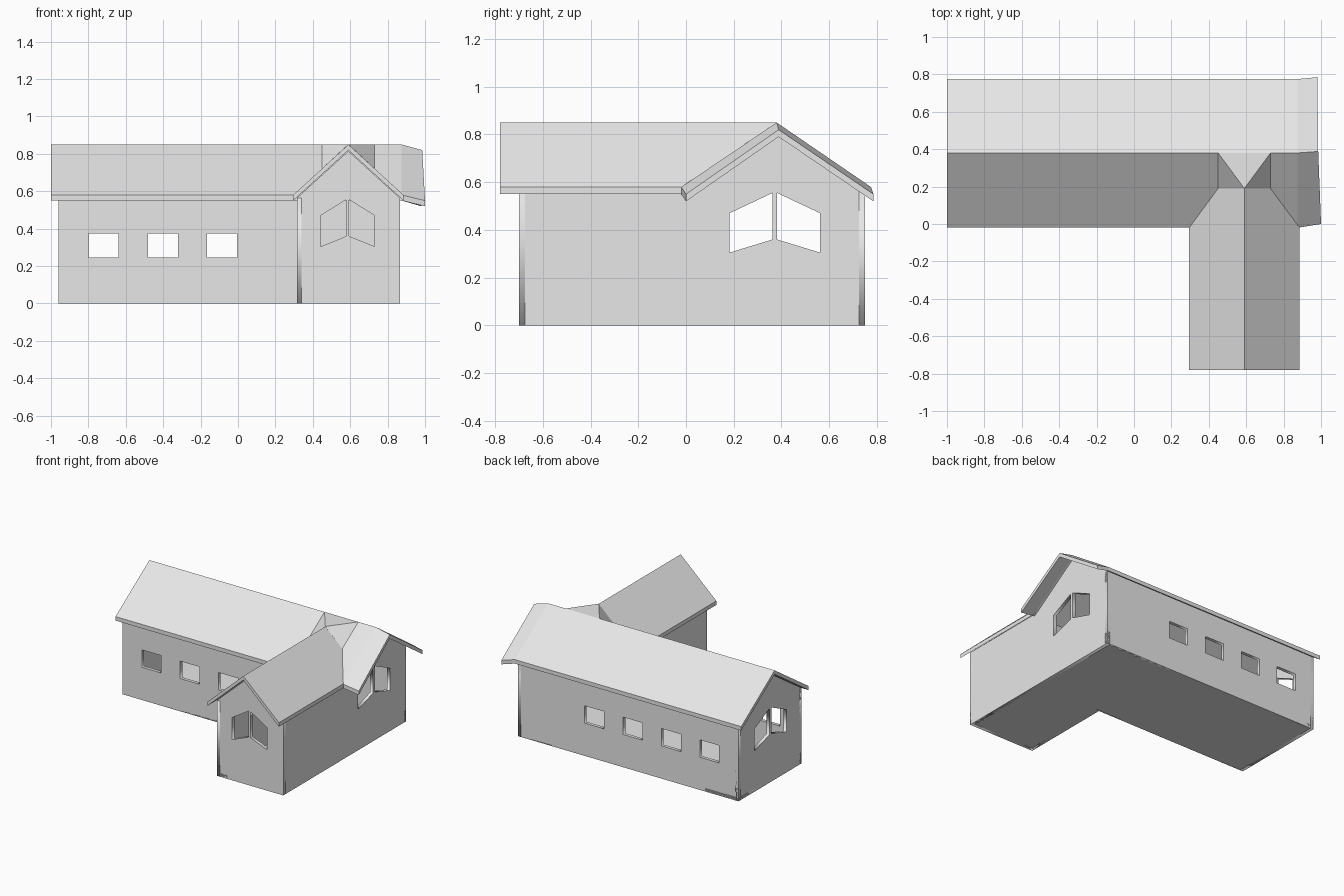
import bpy, bmesh
from mathutils import Matrix

cube = bpy.data.objects.get("Cube")
if cube:
    bpy.data.objects.remove(cube, do_unlink=True)

grey = bpy.data.materials.new("plain grey")
grey.use_nodes = True
grey.diffuse_color = (0.8, 0.8, 0.8, 1)
grey.node_tree.nodes["Principled BSDF"].inputs["Base Color"].default_value = (0.8, 0.8, 0.8, 1)

T = 0.025                                   # wall thickness
LEFT, RIGHT, FRONT, BACK = -0.96, 0.865, -0.70, 0.75
INNER_X, INNER_Y = 0.315, 0.005             # inside corner of the L
EAVE, APEX = 0.565, 0.815                   # wall heights
RIDGE_X, RIDGE_Y = 0.59, 0.38               # ridge lines

AXES = {"xz": ((1, 0, 0), (0, 0, 1), (0, -1, 0)),
        "yz": ((0, 1, 0), (0, 0, 1), (1, 0, 0)),
        "xy": ((1, 0, 0), (0, 1, 0), (0, 0, 1))}


def add_object(name, bm):
    bmesh.ops.remove_doubles(bm, verts=bm.verts, dist=0.0002)
    bmesh.ops.recalc_face_normals(bm, faces=bm.faces)
    mesh = bpy.data.meshes.new(name)
    bm.to_mesh(mesh)
    bm.free()
    mesh.materials.clear()
    mesh.materials.append(grey)
    obj = bpy.data.objects.new(name, mesh)
    bpy.context.collection.objects.link(obj)
    return obj


def panel(name, plane, centre, outline, holes=()):
    """Flat slab with window holes, made from a filled 2D curve."""
    curve = bpy.data.curves.new(name + "_outline", "CURVE")
    curve.dimensions, curve.fill_mode, curve.extrude = "2D", "BOTH", T / 2
    for loop in (outline, *holes):
        spline = curve.splines.new("POLY")
        spline.points.add(len(loop) - 1)
        for point, (u, v) in zip(spline.points, loop):
            point.co = (u, v, 0, 1)
        spline.use_cyclic_u = True
    helper = bpy.data.objects.new(name + "_outline", curve)
    bpy.context.collection.objects.link(helper)
    graph = bpy.context.evaluated_depsgraph_get()
    mesh = bpy.data.meshes.new_from_object(helper.evaluated_get(graph))
    bpy.data.objects.remove(helper, do_unlink=True)
    frame = Matrix(AXES[plane]).transposed().to_4x4()
    frame.translation = frame.col[2].xyz * centre
    mesh.transform(frame)
    bm = bmesh.new()
    bm.from_mesh(mesh)
    bpy.data.meshes.remove(mesh)
    add_object(name, bm)


def box(u0, u1, v0, v1):
    return [(u0, v0), (u1, v0), (u1, v1), (u0, v1)]


def gable(a, b, ridge):
    return [(a, 0), (b, 0), (b, EAVE), (ridge, APEX), (a, EAVE)]


def gable_windows(ridge):
    """Pair of slanted panes either side of a thin post."""
    return [[(ridge + s * 0.01 - 0.005, 0.36), (ridge + s * 0.19 - 0.005, 0.305),
             (ridge + s * 0.19 - 0.005, 0.47), (ridge + s * 0.01 - 0.005, 0.555)]
            for s in (-1, 1)]


# Walls and floor
long_windows = [box(x - 0.08, x + 0.08, 0.245, 0.375) for x in (-0.72, -0.402, -0.085, 0.235)]
panel("back_wall", "xz", -(BACK - T / 2), box(LEFT, RIGHT, 0, EAVE), long_windows)
panel("front_wall", "xz", -(INNER_Y + T / 2), box(LEFT, INNER_X + T, 0, EAVE), long_windows[:3])
panel("wing_inner_wall", "yz", INNER_X + T / 2, box(FRONT, INNER_Y + T, 0, EAVE))
panel("wing_gable_wall", "xz", -(FRONT + T / 2), gable(INNER_X, RIGHT, RIDGE_X),
      [[(RIDGE_X + (x - RIDGE_X) * 0.76, z) for x, z in w] for w in gable_windows(RIDGE_X)])
panel("end_gable_wall", "yz", LEFT + T / 2, gable(INNER_Y, BACK, RIDGE_Y), gable_windows(RIDGE_Y - 0.003))
panel("side_wall", "yz", RIGHT - T / 2,
      [(FRONT, 0)] + gable(INNER_Y, BACK, RIDGE_Y)[1:] + [(FRONT, EAVE)],
      gable_windows(RIDGE_Y - 0.003))
panel("floor", "xy", T / 2, [(LEFT, INNER_Y), (INNER_X, INNER_Y), (INNER_X, FRONT),
                             (RIGHT, FRONT), (RIGHT, BACK), (LEFT, BACK)])


def loft(name, sections):
    """Skin matching closed cross-sections and cap both ends."""
    bm = bmesh.new()
    rings = [[bm.verts.new(p) for p in ring] for ring in sections]
    for a, b in zip(rings, rings[1:]):
        for i in range(len(a)):
            j = (i + 1) % len(a)
            bm.faces.new((a[i], a[j], b[j], b[i]))
    for ring in (rings[0], rings[-1]):
        for half in ((0, 1, 4, 5), (1, 2, 3, 4)):
            bm.faces.new([ring[i] for i in half])
    add_object(name, bm)


def chevron(a, ridge, b):
    return [(a, 0.58), (ridge, 0.85), (b, 0.58), (b, 0.55), (ridge, 0.82), (a, 0.55)]


# Main roof, with the right-hand overhang drooping
main = chevron(-0.02, RIDGE_Y, 0.775)
end = chevron(0.0, RIDGE_Y + 0.008, 0.785)
reach = (1.0, 0.985, 0.98, 0.98, 0.985, 1.0)
loft("main_roof", [[(-1, y, z) for y, z in main],
                   [(0.875, y, z) for y, z in main],
                   [(x, y, z - 0.03) for x, (y, z) in zip(reach, end)]])

# Wing roof, its rear end cut back along the valleys
wing = chevron(0.295, RIDGE_X, 0.885)
rear = (-0.01, RIDGE_Y, -0.01, -0.01, RIDGE_Y, -0.01)
loft("wing_roof", [[(x, -0.78, z) for x, z in wing],
                   [(x, y, z) for y, (x, z) in zip(rear, wing)]])

# Faceted saddle where the two ridges meet
bm = bmesh.new()
bm.verts.new((RIDGE_X, 0.19, 0.851))
for side in (-0.14, 0.14):
    bm.verts.new((RIDGE_X + side, RIDGE_Y, 0.85))
    bm.verts.new((RIDGE_X + side, 0.19, 0.722))
bmesh.ops.convex_hull(bm, input=bm.verts)
add_object("ridge_saddle", bm)
